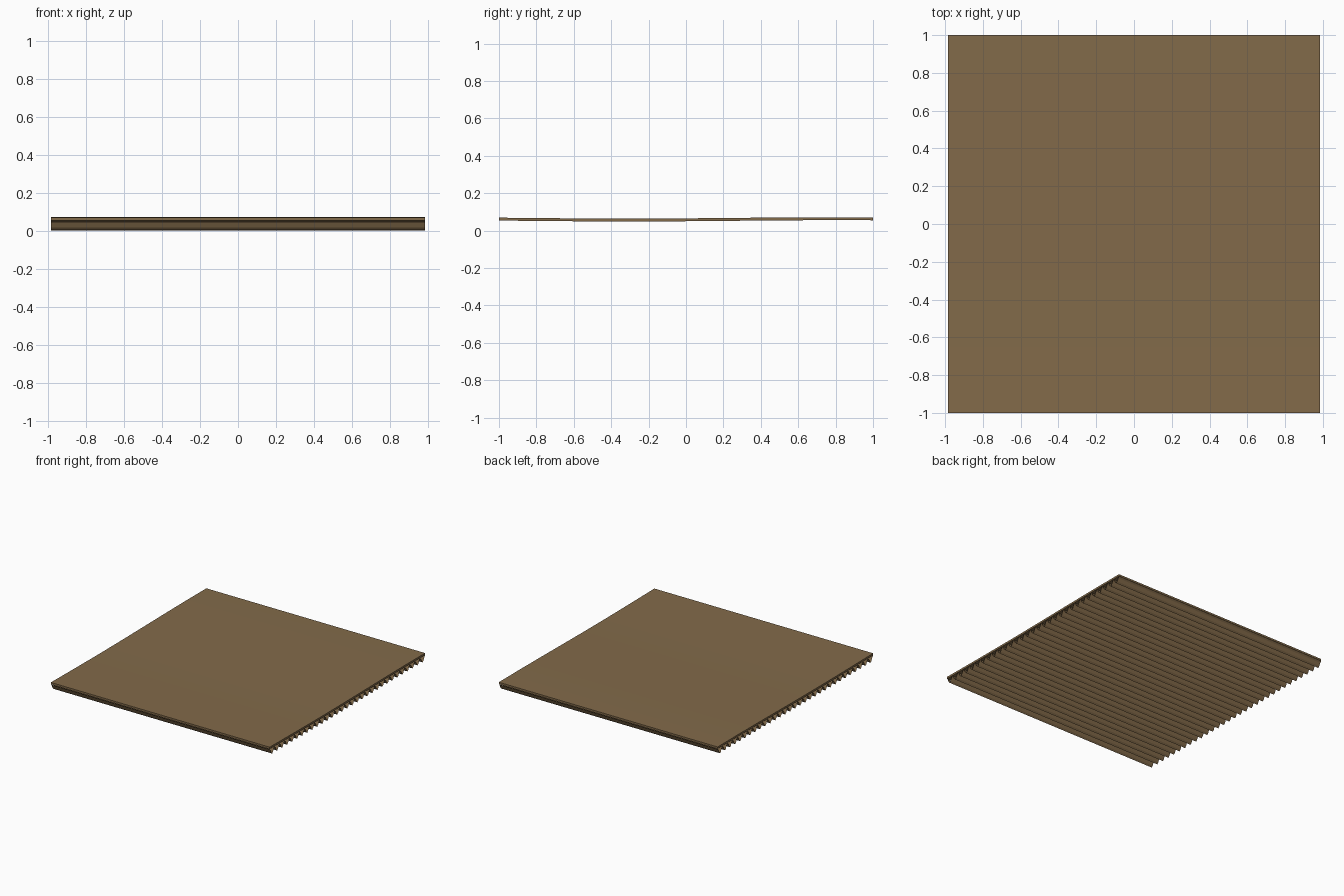
import bpy, bmesh, math

if "Cube" in bpy.data.objects:
    bpy.data.objects.remove(bpy.data.objects["Cube"])

HALF_X = 0.985
FLUTES = 31        # corrugation waves along y
SEG = 6            # facets per wave

board = bpy.data.materials.new("cardboard_brown")
board.diffuse_color = (0.225, 0.145, 0.068, 1)
board.use_nodes = True
board.node_tree.nodes["Principled BSDF"].inputs["Base Color"].default_value = board.diffuse_color


def warp(y):
    """Gentle bow of the whole sheet along its length."""
    return 0.0035 * math.sin(math.pi * (y - 0.25) / 1.0 * 0.9)


def extrude_profile(name, profile, closed):
    """Sweep a (y, z) profile across the full width in x."""
    bm = bmesh.new()
    left = [bm.verts.new((-HALF_X, y, z)) for y, z in profile]
    right = [bm.verts.new((HALF_X, y, z)) for y, z in profile]
    n = len(profile)
    for i in range(n if closed else n - 1):
        j = (i + 1) % n
        bm.faces.new((left[i], left[j], right[j], right[i]))
    if closed:
        bm.faces.new(left)
        bm.faces.new(right)
    bmesh.ops.recalc_face_normals(bm, faces=bm.faces)
    mesh = bpy.data.meshes.new(name)
    bm.to_mesh(mesh)
    bm.free()
    mesh.materials.append(board)
    obj = bpy.data.objects.new(name, mesh)
    bpy.context.collection.objects.link(obj)
    return obj


# Flat liner: thin, slightly warped top sheet
ys = [-1 + 2 * i / 40 for i in range(41)]
top = [(y, 0.0675 + warp(y)) for y in ys]
bottom = [(y, 0.052 + warp(y)) for y in reversed(ys)]
extrude_profile("top_liner", top + bottom, True)

# Fluted sheet: open corrugated surface under the liner
count = FLUTES * SEG
flutes = []
for i in range(count + 1):
    y = -1 + 2 * i / count
    flutes.append((y, 0.027 + 0.0235 * math.cos(2 * math.pi * i / SEG) + warp(y)))
extrude_profile("corrugated_sheet", flutes, False)
